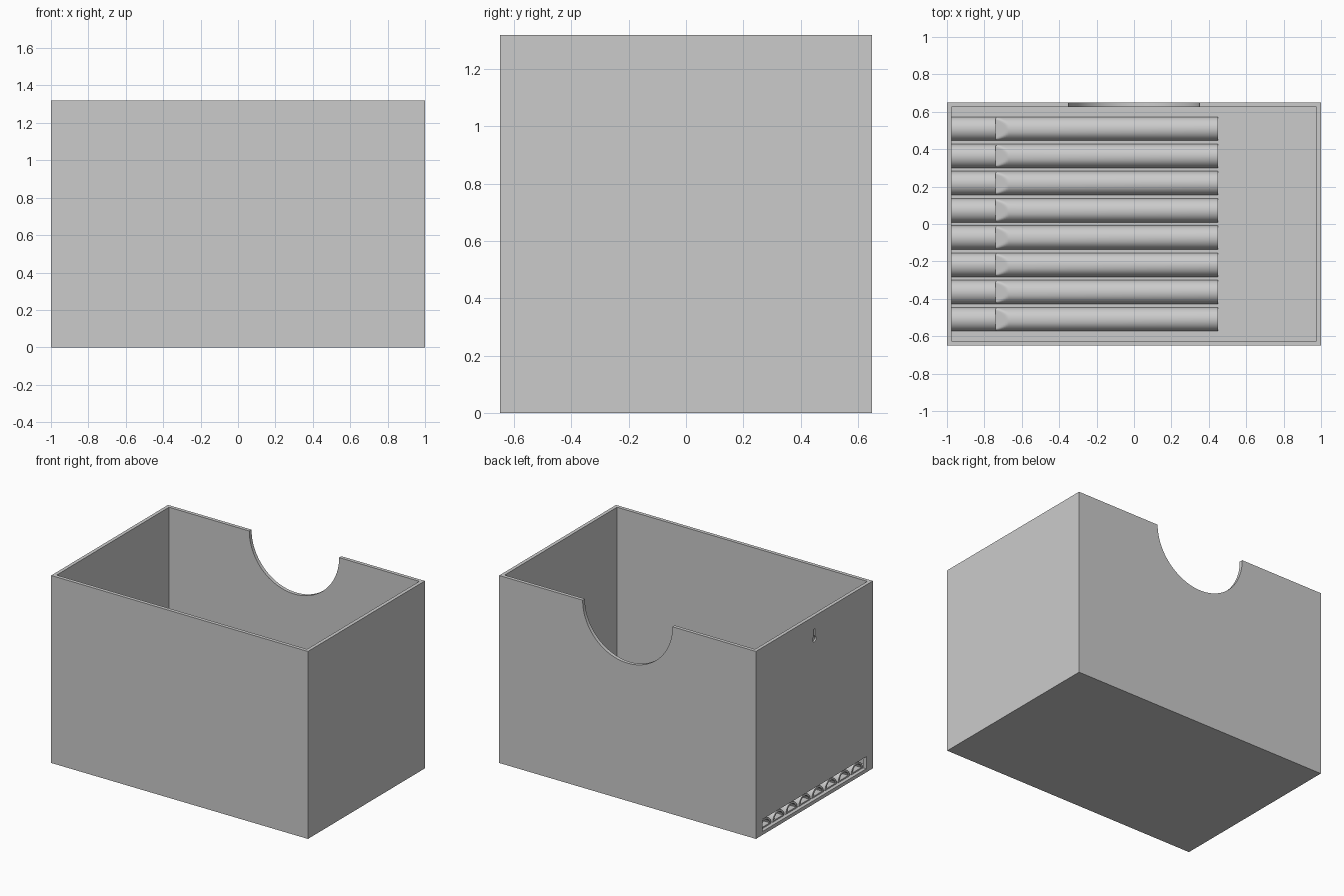
import bpy, bmesh, math
from mathutils import Matrix

if "Cube" in bpy.data.objects:
    bpy.data.objects.remove(bpy.data.objects["Cube"])

W, D, H, T = 1.0, 0.65, 1.32, 0.025   # half width, half depth, height, wall thickness

grey = bpy.data.materials.new("plain grey")
grey.diffuse_color = (0.6, 0.6, 0.6, 1)
grey.use_nodes = True
grey.node_tree.nodes["Principled BSDF"].inputs["Base Color"].default_value = grey.diffuse_color


def finish(bm, name):
    bmesh.ops.recalc_face_normals(bm, faces=bm.faces)
    me = bpy.data.meshes.new(name)
    bm.to_mesh(me)
    bm.free()
    ob = bpy.data.objects.new(name, me)
    bpy.context.collection.objects.link(ob)
    me.materials.append(grey)
    return ob


def block(name, x0, x1, y0, y1, z0, z1):
    bm = bmesh.new()
    bmesh.ops.create_cube(bm, size=1)
    for v in bm.verts:
        v.co.x = x0 + (v.co.x + 0.5) * (x1 - x0)
        v.co.y = y0 + (v.co.y + 0.5) * (y1 - y0)
        v.co.z = z0 + (v.co.z + 0.5) * (z1 - z0)
    return finish(bm, name)


def rod(name, r, depth, axis, loc, n=64):
    bm = bmesh.new()
    m = Matrix.Translation(loc) @ Matrix.Rotation(math.pi / 2, 4, axis)
    bmesh.ops.create_cone(bm, cap_ends=True, segments=n, radius1=r, radius2=r,
                          depth=depth, matrix=m)
    return finish(bm, name)


def smooth(ob):
    bpy.ops.object.select_all(action='DESELECT')
    ob.select_set(True)
    bpy.context.view_layer.objects.active = ob
    bpy.ops.object.shade_smooth_by_angle(angle=math.radians(30))


# Open box: cavity, finger notch in the back wall, low slot and hanging keyhole in the left wall
box = block("box", -W, W, -D, D, 0, H)
cutters = [
    block("cavity_cutter", -W + T, W - T, -D + T, D - T, T, H + 0.2),
    rod("notch_cutter", 0.35, 0.2, 'X', (0, D, H), 96),
    block("slot_cutter", -W - 0.1, -W + T + 0.01, -0.578, 0.578, T, 0.11),
    rod("keyhole_cutter", 0.02, 0.024, 'Y', (-W, 0, 1.16), 24),
    block("keyhole_slit_cutter", -W - 0.05, -W + 0.012, -0.009, 0.009, 1.165, 1.23),
]
bpy.context.view_layer.objects.active = box
for c in cutters:
    c.hide_render = True
    mod = box.modifiers.new(c.name, 'BOOLEAN')
    mod.operation = 'DIFFERENCE'
    mod.solver = 'EXACT'
    mod.object = c
    bpy.ops.object.modifier_apply(modifier=mod.name)
for c in cutters:
    bpy.data.objects.remove(c)
smooth(box)

# Rounded ridges on the floor, each with a sloped nick and a hollow left end
R, N = 0.064, 20
NICK0, NICK1 = -0.74, -0.67


def ridge(name, y):
    bm = bmesh.new()
    stations = [(-W + T, R), (NICK0, R)]
    for i in range(7):
        f = i / 6
        stations.append((NICK0 + 0.0005 + f * (NICK1 - NICK0), R * (0.45 + 0.55 * f)))
    stations.append((0.45, R))
    rings = []
    for x, top in stations:
        rings.append([bm.verts.new((x, y + R * math.cos(math.pi * k / N),
                                    T + min(top, R * math.sin(math.pi * k / N))))
                      for k in range(N + 1)])
    for a, b in zip(rings, rings[1:]):
        for k in range(N + 1):
            j = (k + 1) % (N + 1)
            bm.faces.new((a[k], a[j], b[j], b[k]))
    left_end = bm.faces.new(rings[0])
    bm.faces.new(rings[-1][::-1])
    bmesh.ops.recalc_face_normals(bm, faces=bm.faces)
    # hollow mouth
    bmesh.ops.inset_individual(bm, faces=[left_end], thickness=0.014)
    pushed = bmesh.ops.extrude_discrete_faces(bm, faces=[left_end])["faces"]
    bmesh.ops.translate(bm, verts=pushed[0].verts, vec=(0.2, 0, 0))
    smooth(finish(bm, name))


for i in range(8):
    ridge(f"floor_ridge_{i + 1}", (i - 3.5) * 0.1455)
